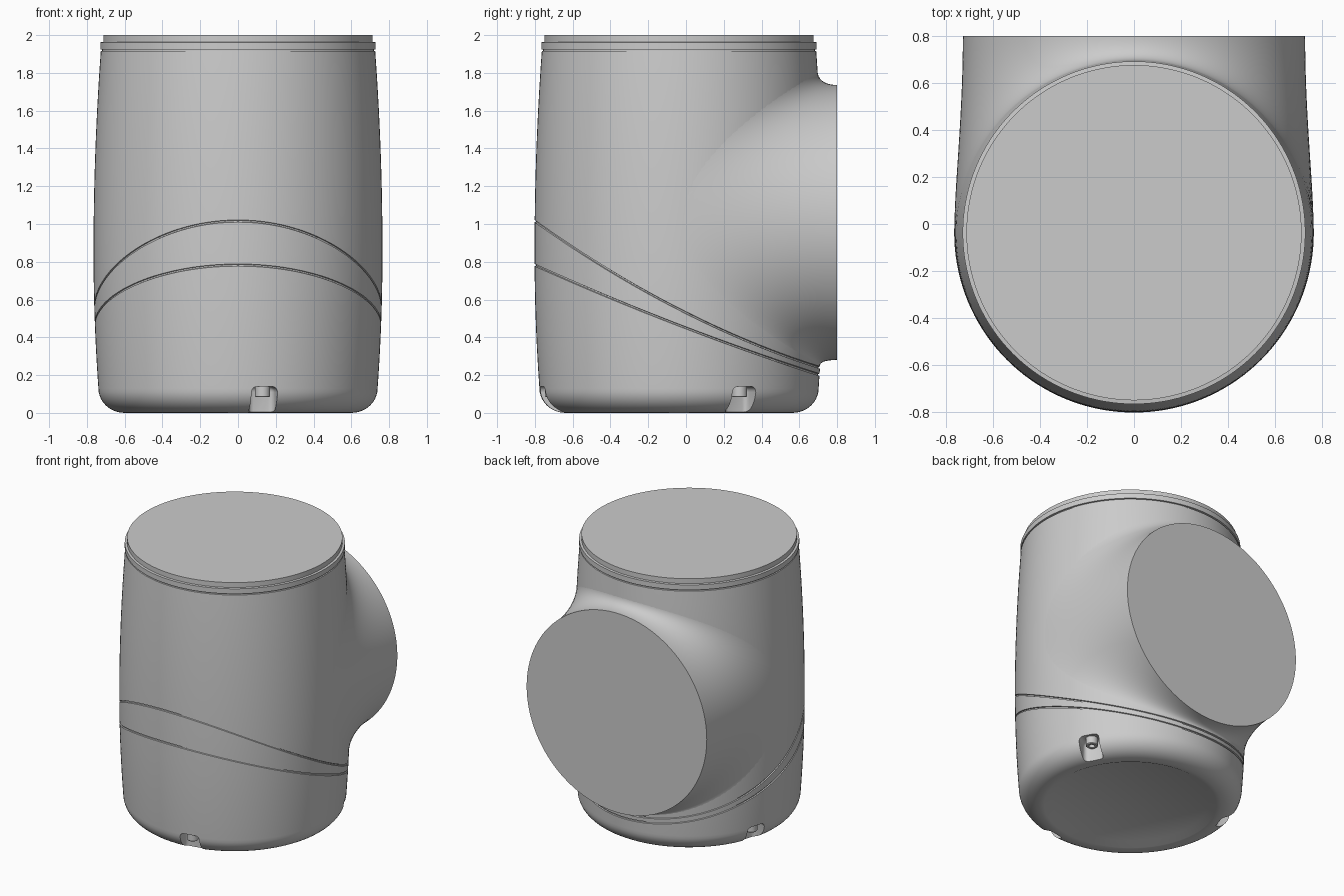
import bpy, bmesh
from math import sin, cos, pi, radians, asin
from mathutils import Vector

if "Cube" in bpy.data.objects:
    bpy.data.objects.remove(bpy.data.objects["Cube"])

N = 144          # segments around
CY = -0.037      # y of the barrel axis
BOSS_Z, BOSS_R, BOSS_Y = 1.008, 0.728, 0.8


def loft(name, rings):
    """Skin a list of closed rings and cap both ends."""
    bm = bmesh.new()
    rows = [[bm.verts.new(p) for p in ring] for ring in rings]
    n = len(rows[0])
    for a, b in zip(rows, rows[1:]):
        for i in range(n):
            j = (i + 1) % n
            bm.faces.new((a[i], a[j], b[j], b[i]))
    bm.faces.new(rows[0])
    bm.faces.new(rows[-1])
    bmesh.ops.recalc_face_normals(bm, faces=bm.faces)
    me = bpy.data.meshes.new(name)
    bm.to_mesh(me)
    bm.free()
    ob = bpy.data.objects.new(name, me)
    bpy.context.collection.objects.link(ob)
    return ob


def select(ob):
    bpy.ops.object.select_all(action='DESELECT')
    bpy.context.view_layer.objects.active = ob
    ob.select_set(True)


def smooth(ob, deg=30):
    select(ob)
    bpy.ops.object.shade_smooth_by_angle(angle=radians(deg))


def barrel_r(z):
    return 0.765 - (0.034 if z > 0.85 else 0.05) * (z - 0.85) ** 2


def surf(t, z, d=0.0):
    """Point on the barrel; t is measured from +y towards +x."""
    r = barrel_r(z) - d
    return Vector((r * sin(t), CY + r * cos(t), z))


def low_seam(y):
    return 0.45 - 0.38 * y + 0.049 * y * y


def high_seam(y):
    return 0.53 - 0.502 * y + 0.138 * y * y


# --- housing barrel: base, rounded foot, two slanted seams, top collar ---
angles = [2 * pi * i / N for i in range(N)]


def circle(r, z):
    return [(r * sin(t), CY + r * cos(t), z) for t in angles]


def slanted(fn, d=0.0):
    return [surf(t, fn(CY + 0.757 * cos(t)), d) for t in angles]


def between(fa, fb, steps):
    return [slanted(lambda y, k=k: fa(y) + (fb(y) - fa(y)) * k / steps)
            for k in range(1, steps)]


def seam(fn, w=0.006, d=0.008):
    return [slanted(lambda y: fn(y) - w), slanted(lambda y: fn(y) - w * 0.6, d),
            slanted(lambda y: fn(y) + w * 0.6, d), slanted(lambda y: fn(y) + w)]


foot_top, foot_r = 0.13, barrel_r(0.13)
rings = [circle(0.52, 0.025), circle(0.57, 0.0)]
for k in range(11):
    a = k * pi / 20
    rings.append(circle(0.60 + (foot_r - 0.60) * sin(a), foot_top * (1 - cos(a))))
rings += between(lambda y: foot_top, low_seam, 6)
rings += seam(low_seam)
rings += between(low_seam, high_seam, 4)
rings += seam(high_seam)
rings += between(high_seam, lambda y: 1.915, 18)
for r, z in ((barrel_r(1.915), 1.915), (0.719, 1.917), (0.719, 1.923),
             (0.729, 1.925), (0.729, 1.962), (0.713, 1.964), (0.713, 2.0)):
    rings.append(circle(r, z))
housing = loft("housing_barrel", rings)

# --- screw pockets around the foot ---
POCKETS = [radians(a) for a in (28, 162, -79)]
for a in POCKETS:
    bpy.ops.mesh.primitive_cube_add(size=1)
    cutter = bpy.context.object
    cutter.name = "pocket_cutter"
    cutter.hide_render = True
    cutter.dimensions = (0.26, 0.14, 0.28)
    cutter.location = (0.76 * cos(a), CY + 0.76 * sin(a), 0.0)
    cutter.rotation_euler = (0, 0, a)
    select(cutter)
    bpy.ops.object.transform_apply(location=False, rotation=False, scale=True)
    bev = cutter.modifiers.new("round", 'BEVEL')
    bev.width, bev.segments = 0.03, 4
    mod = housing.modifiers.new("pocket", 'BOOLEAN')
    mod.operation, mod.solver, mod.object = 'DIFFERENCE', 'EXACT', cutter
    select(housing)
    bpy.ops.object.modifier_apply(modifier=mod.name)
    bpy.data.objects.remove(cutter)

    # socket screw sitting in the pocket
    c = Vector((0.683 * cos(a), CY + 0.683 * sin(a), 0))
    prof = ((0.04, 0.15), (0.04, 0.088), (0.035, 0.083), (0.02, 0.083), (0.02, 0.11))
    screw = loft("pocket_screw", [
        [c + Vector((r * cos(2 * pi * i / 24), r * sin(2 * pi * i / 24), z))
         for i in range(24)] for r, z in prof])
    smooth(screw)
smooth(housing)

# --- side outlet: round flange blended into the barrel ---
STEPS = 20
cols = []
for p in angles:
    cp, sp = cos(p), sin(p)
    end = Vector((BOSS_R * cp, BOSS_Y, BOSS_Z + BOSS_R * sp))
    t = asin(end.x / barrel_r(end.z))
    hit = surf(t, end.z)
    dt = 0.38 * cp
    dz = sp * ((0.075 if sp > 0 else 0.03) + 0.05 * cp * cp)
    foot = surf(t + dt, end.z + dz, 0.0008)
    tangent = (surf(t + dt * 0.98, end.z + dz * 0.98, 0.0008) - foot).normalized()
    p1 = foot + tangent * (hit - foot).length * 0.65
    p2 = end - Vector((0, (end - hit).length * 0.65, 0))
    col = []
    for k in range(STEPS + 1):
        u = k / STEPS
        v = 1 - u
        col.append(foot * v ** 3 + p1 * 3 * u * v * v + p2 * 3 * u * u * v + end * u ** 3)
    # tuck the hidden start edge into the barrel
    cols.append([Vector((foot.x * 0.9, foot.y - 0.1 * (foot.y - CY), foot.z))] + col)
outlet = loft("side_outlet", [[c[k] for c in cols] for k in range(STEPS + 2)])
smooth(outlet, 40)
